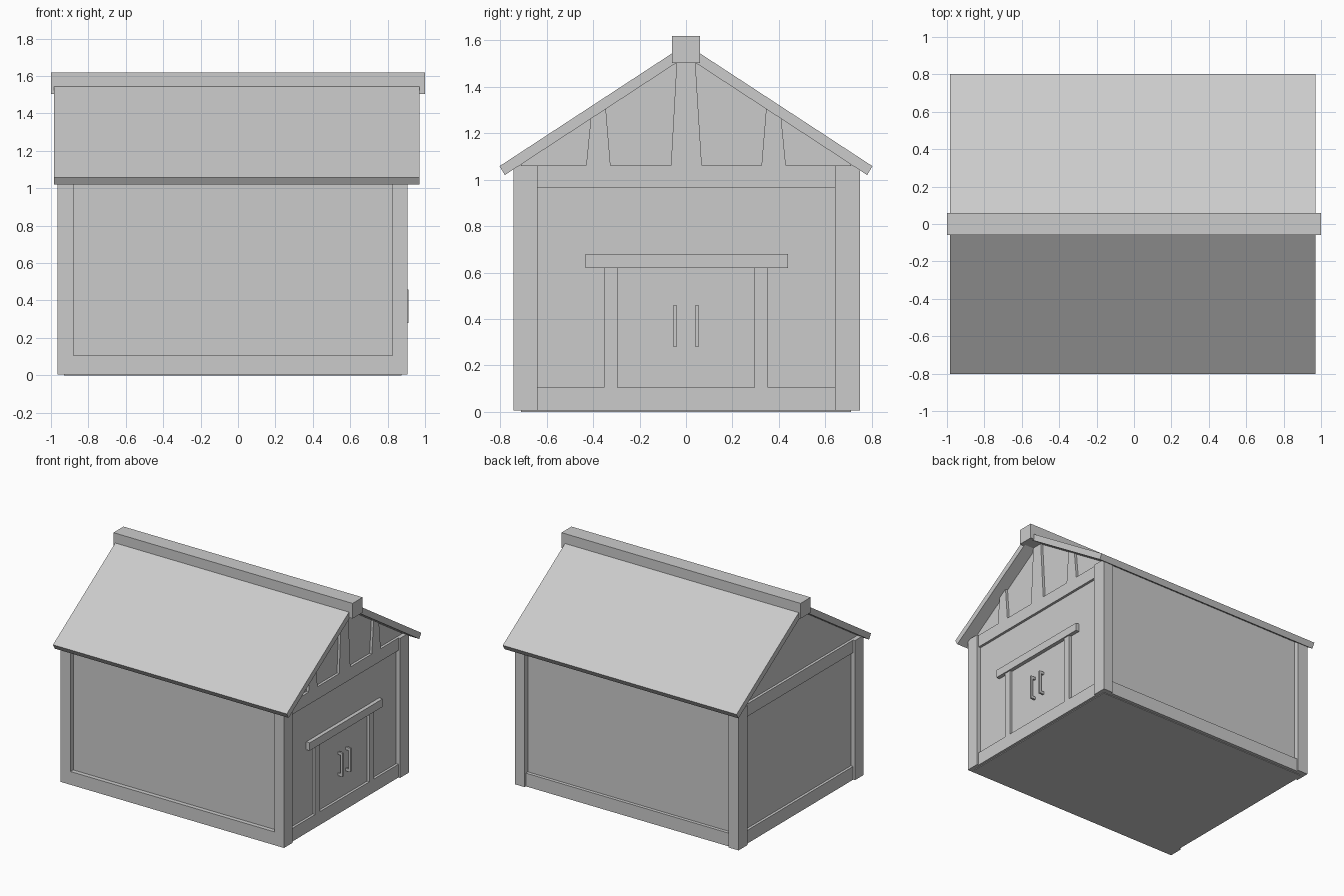
import bpy, bmesh

if "Cube" in bpy.data.objects:
    bpy.data.objects.remove(bpy.data.objects["Cube"])

def prism_x(name, profile, x0, x1):
    """Extrude a (y, z) outline from x0 to x1."""
    bm = bmesh.new()
    face = bm.faces.new([bm.verts.new((x0, y, z)) for y, z in profile])
    ext = bmesh.ops.extrude_face_region(bm, geom=[face])
    verts = [g for g in ext["geom"] if isinstance(g, bmesh.types.BMVert)]
    bmesh.ops.translate(bm, verts=verts, vec=(x1 - x0, 0, 0))
    bmesh.ops.recalc_face_normals(bm, faces=bm.faces)
    mesh = bpy.data.meshes.new(name)
    bm.to_mesh(mesh)
    bm.free()
    obj = bpy.data.objects.new(name, mesh)
    bpy.context.collection.objects.link(obj)
    return obj

def box(name, x0, x1, y0, y1, z0, z1):
    return prism_x(name, [(y0, z0), (y1, z0), (y1, z1), (y0, z1)], x0, x1)

WALL_L, WALL_R, WALL_Y = -0.93, 0.873, 0.71
TRIM_R = 0.892

# Main body with gables
prism_x("walls", [(-WALL_Y, 0), (WALL_Y, 0), (WALL_Y, 1.07), (0, 1.535),
                  (-WALL_Y, 1.07)], WALL_L, WALL_R)

# Corner posts
for x0, x1, xn in ((-0.965, -0.88, "left"), (0.825, 0.905, "right")):
    box(f"front_{xn}_post", x0, x1, -0.743, -0.64, 0.005, 1.06)
    box(f"back_{xn}_post", x0, x1, 0.642, 0.75, 0.005, 1.06)

# Base planks on all sides, upper planks on the gable ends
box("front_base_plank", -0.88, 0.825, -0.743, -0.70, 0.005, 0.105)
box("back_base_plank", -0.88, 0.825, 0.70, 0.735, 0.005, 0.105)
for name, z0, z1 in (("base", 0.005, 0.105), ("upper", 0.965, 1.06)):
    box(f"right_{name}_plank", 0.85, TRIM_R, -0.65, 0.65, z0, z1)
    box(f"left_{name}_plank", -0.95, -0.90, -0.65, 0.65, z0, z1)

# Tapered gable struts
prism_x("middle_strut", [(-0.065, 1.06), (0.068, 1.06), (0.04, 1.51), (-0.04, 1.51)],
        0.85, TRIM_R)
for s, name in ((-1, "front"), (1, "back")):
    prism_x(f"{name}_strut", [(s * 0.43, 1.06), (s * 0.325, 1.06),
                              (s * 0.346, 1.315), (s * 0.409, 1.275)], 0.85, TRIM_R)

# Door frame and handles
box("door_lintel", 0.85, 0.902, -0.432, 0.44, 0.62, 0.68)
for s, name in ((-1, "front"), (1, "back")):
    y0, y1 = sorted((s * 0.295, s * 0.353))
    box(f"{name}_door_jamb", 0.85, TRIM_R, y0, y1, 0.10, 0.62)
    y0, y1 = sorted((s * 0.04, s * 0.054))
    box(f"{name}_handle_bar", 0.897, 0.912, y0, y1, 0.28, 0.46)
    for z in (0.28, 0.44):
        box(f"{name}_handle_stub", 0.86, 0.90, y0, y1, z, z + 0.02)

# Roof slopes and ridge beam
for s, name in ((-1, "front"), (1, "back")):
    prism_x(f"{name}_roof", [(s * 0.803, 1.058), (0, 1.583), (0, 1.53), (s * 0.78, 1.02)],
            -0.985, 0.97)
box("ridge_beam", -1, 1, -0.06, 0.06, 1.503, 1.618)
